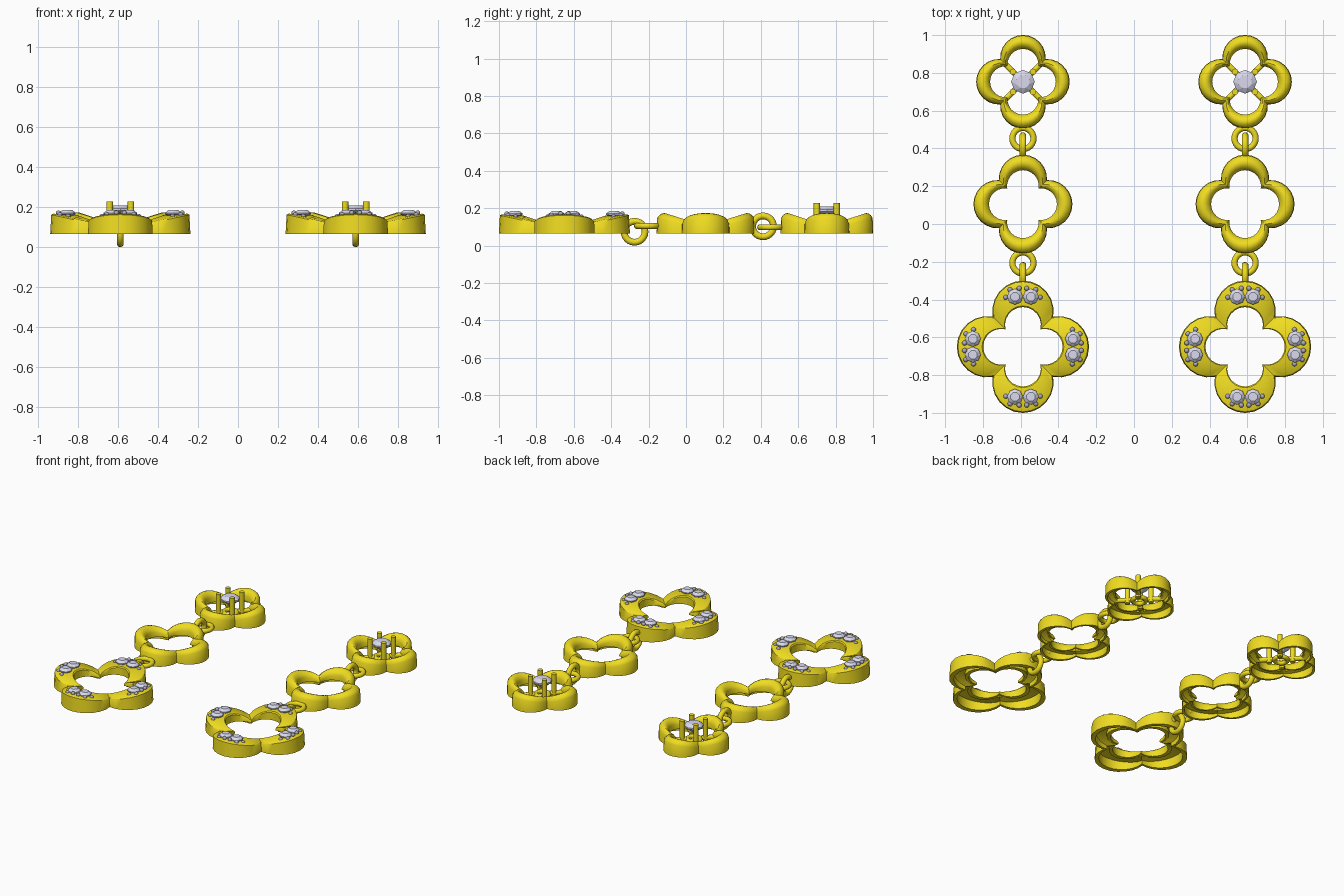
import bpy, bmesh, math
from math import sin, cos, pi, acos, sqrt, radians
from mathutils import Vector, Matrix

if "Cube" in bpy.data.objects:
    bpy.data.objects.remove(bpy.data.objects["Cube"])

X0 = 0.588      # earring spacing from the middle
BASE = 0.065    # underside of the clovers


def material(name, rgb):
    m = bpy.data.materials.new(name)
    m.diffuse_color = (*rgb, 1)
    m.use_nodes = True
    m.node_tree.nodes["Principled BSDF"].inputs["Base Color"].default_value = m.diffuse_color
    return m


gold = material("gold", (0.87, 0.72, 0.015))
stone = material("stone", (0.70, 0.70, 0.86))
bead_mat = material("bead", (0.42, 0.42, 0.55))


def finish(name, bm, mat, smooth=True):
    """Turn a bmesh into an object on the left earring plus a copy on the right."""
    bmesh.ops.recalc_face_normals(bm, faces=bm.faces)
    me = bpy.data.meshes.new(name)
    bm.to_mesh(me)
    bm.free()
    me.materials.append(mat)
    for side, x in (("left", -X0), ("right", X0)):
        ob = bpy.data.objects.new(f"{name}_{side}", me)
        ob.location.x = x
        bpy.context.collection.objects.link(ob)
    if smooth:
        bpy.ops.object.select_all(action='DESELECT')
        ob.select_set(True)
        bpy.context.view_layer.objects.active = ob
        bpy.ops.object.shade_smooth_by_angle(angle=radians(38))


def lobe_limit(c, r):
    """Half angle of a lobe circle (centre offset c, radius r) up to the diagonal."""
    d = (c + sqrt(2 * r * r - c * c)) / 2
    return math.atan2(d, d - c)


def clover(name, y, outer, inner, crown, drop, lip, n=12):
    """Hollow four-lobed band; crown is a list of (u, z) from outer to inner rim."""
    bm = bmesh.new()
    to, ti = lobe_limit(*outer), lobe_limit(*inner)
    wall, roof = 0.2, 0.022
    z_in = min(z for _, z in crown) - roof
    # (u across the band, z, follows the tilted lobe top)
    prof = [(-0.04, BASE, 0)] + [(u, z, 1) for u, z in crown]
    prof += [(1, lip, 0), (1 - wall, lip, 0), (1 - wall, z_in, 1),
             (wall, z_in, 1), (wall, BASE, 0)]
    rings = []
    for k in range(4):
        rot = Matrix.Rotation(k * pi / 2, 3, 'Z')
        for i in range(n):
            t = 2 * i / n - 1
            a, b = t * to, t * ti
            po = Vector((outer[0] + outer[1] * cos(a), outer[1] * sin(a), 0))
            pi_ = Vector((inner[0] + inner[1] * cos(b), inner[1] * sin(b), 0))
            fall = drop * (1 - cos(a)) / (1 - cos(to))
            ring = []
            for u, z, top in prof:
                p = rot @ po.lerp(pi_, u)
                ring.append(bm.verts.new((p.x, p.y + y, z - fall * top)))
            rings.append(ring)
    m = len(prof)
    for j, ra in enumerate(rings):
        rb = rings[(j + 1) % len(rings)]
        for q in range(m):
            bm.faces.new((ra[q], rb[q], rb[(q + 1) % m], ra[(q + 1) % m]))
    finish(name, bm, gold)


def add_torus(bm, centre, big, small, vertical=False, n=24, m=10):
    rings = []
    for i in range(n):
        a = 2 * pi * i / n
        ring = []
        for j in range(m):
            b = 2 * pi * j / m
            r, h = big + small * cos(b), small * sin(b)
            p = (h, r * cos(a), r * sin(a)) if vertical else (r * cos(a), r * sin(a), h)
            ring.append(bm.verts.new(Vector(centre) + Vector(p)))
        rings.append(ring)
    for i in range(n):
        p, q = rings[i], rings[(i + 1) % n]
        for j in range(m):
            bm.faces.new((p[j], q[j], q[(j + 1) % m], p[(j + 1) % m]))


def add_rod(bm, a, b, r, n=10):
    a, b = Vector(a), Vector(b)
    d = b - a
    mat = Matrix.Translation((a + b) / 2) @ d.to_track_quat('Z', 'Y').to_matrix().to_4x4()
    bmesh.ops.create_cone(bm, cap_ends=True, segments=n, radius1=r, radius2=r,
                          depth=d.length, matrix=mat)


def add_gem(bm, centre, r, crown, depth, n=8):
    """Brilliant cut: table, crown, girdle and pointed pavilion."""
    c = Vector(centre)
    levels = [(0.58, crown, 0.5), (1, 0.08 * r, 0), (1, -0.08 * r, 0)]
    rows = [[bm.verts.new(c + Vector((r * s * cos(2 * pi * (i + o) / n),
                                      r * s * sin(2 * pi * (i + o) / n), z)))
             for i in range(n)] for s, z, o in levels]
    tip = bm.verts.new(c - Vector((0, 0, depth)))
    table, g1, g2 = rows
    bm.faces.new(table)
    for i in range(n):
        j = (i + 1) % n
        bm.faces.new((table[i], g1[i], g1[j]))
        bm.faces.new((table[i], g1[j], table[j]))
        bm.faces.new((g1[i], g2[i], g2[j], g1[j]))
        bm.faces.new((g2[i], tip, g2[j]))


# three clover bands
dome = [(0, 0.148), (0.12, 0.161), (0.3, 0.171), (0.5, 0.174), (0.72, 0.168), (0.9, 0.153), (1, 0.138)]
flat = [(0, 0.162), (0.08, 0.167), (0.95, 0.160), (1, 0.153)]
Y1, Y2, Y3 = 0.753, 0.105, -0.650
clover("top_clover", Y1, (0.126, 0.119), (0.092, 0.082), dome, 0.036, 0.10)
clover("middle_clover", Y2, (0.133, 0.126), (0.096, 0.084), dome, 0.036, 0.10)
clover("bottom_clover", Y3, (0.185, 0.160), (0.115, 0.095), flat, 0.042, 0.10)

# linking rings: one flat and one upright at each joint
for name, y, z, up in (("upper_flat_ring", 0.453, 0.098, False),
                       ("upper_upright_ring", 0.412, 0.103, True),
                       ("lower_flat_ring", -0.206, 0.105, False),
                       ("lower_upright_ring", -0.275, 0.074, True)):
    bm = bmesh.new()
    add_torus(bm, (0, y, z), 0.056, 0.0165 if not up else 0.018, up)
    finish(name, bm, gold)

# claw setting in the top clover: posts, spokes and a base collar
bm = bmesh.new()
for sx in (-1, 1):
    for sy in (-1, 1):
        add_rod(bm, (sx * 0.053, Y1 + sy * 0.053, 0.068), (sx * 0.053, Y1 + sy * 0.053, 0.228), 0.017)
        add_rod(bm, (sx * 0.035, Y1 + sy * 0.035, 0.095), (sx * 0.105, Y1 + sy * 0.105, 0.095), 0.016)
add_torus(bm, (0, Y1, 0.09), 0.042, 0.015)
finish("claw_setting", bm, gold)

bm = bmesh.new()
add_gem(bm, (0, Y1, 0.187), 0.063, 0.022, 0.055)
finish("centre_gem", bm, stone, False)

# paired stones and holding beads on each lobe of the bottom clover
gems, beads = bmesh.new(), bmesh.new()
for k in range(4):
    rot = Matrix.Rotation(k * pi / 2, 3, 'Z')
    for s in (-1, 1):
        p = rot @ Vector((0.265, s * 0.042, 0))
        add_gem(gems, (p.x, p.y + Y3, 0.168), 0.042, 0.018, 0.03)
        for r, t, z in ((0.262, 0.091, 0.153), (0.302, 0.068, 0.161), (0.309, 0.020, 0.17)):
            p = rot @ Vector((r, s * t, 0))
            bmesh.ops.create_icosphere(beads, subdivisions=2, radius=0.0135,
                                       matrix=Matrix.Translation((p.x, p.y + Y3, z)))
finish("lobe_gems", gems, stone, False)
finish("lobe_beads", beads, bead_mat)
